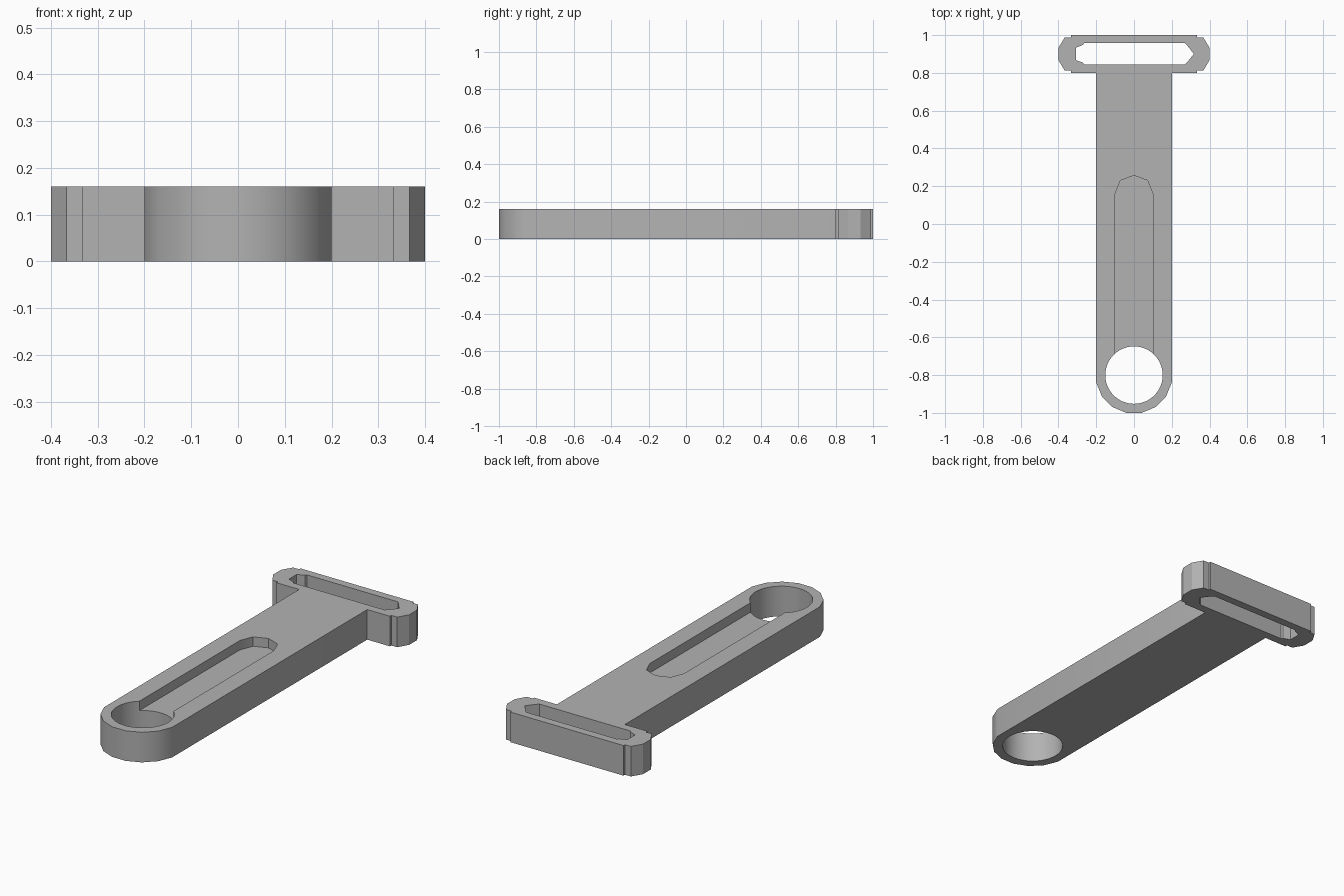
import bpy
import bmesh
from math import sin, cos, pi, radians

if "Cube" in bpy.data.objects:
    bpy.data.objects.remove(bpy.data.objects["Cube"], do_unlink=True)

HEIGHT = 0.16
GROOVE_FLOOR = 0.11
END_Y = -0.8       # centre of the rounded end and its hole
BAR_Y = 0.9        # centre line of the crossbar

grey = bpy.data.materials.new("plain grey")
grey.use_nodes = True
colour = (0.45, 0.45, 0.45, 1)
grey.diffuse_color = colour
grey.node_tree.nodes["Principled BSDF"].inputs["Base Color"].default_value = colour


def prism(name, points, bottom, top):
    """Extrude a flat outline from bottom to top."""
    bm = bmesh.new()
    face = bm.faces.new([bm.verts.new((x, y, bottom)) for x, y in points])
    result = bmesh.ops.extrude_face_region(bm, geom=[face])
    moved = [v for v in result["geom"] if isinstance(v, bmesh.types.BMVert)]
    bmesh.ops.translate(bm, verts=moved, vec=(0, 0, top - bottom))
    bmesh.ops.recalc_face_normals(bm, faces=bm.faces)
    mesh = bpy.data.meshes.new(name)
    bm.to_mesh(mesh)
    bm.free()
    mesh.materials.append(grey)
    obj = bpy.data.objects.new(name, mesh)
    bpy.context.collection.objects.link(obj)
    return obj


def mirror_x(half):
    """Complete a right-hand outline with its reflection."""
    return half + [(-x, y) for x, y in reversed(half) if x != 0]


# Arm with a faceted round end, joined to the crossbar in one outline
radius = 0.2 / cos(pi / 16)
outline = [(radius * sin(a), END_Y - radius * cos(a))
           for a in [(i + 0.5) * pi / 8 for i in range(4)]]
bar_end = [(0.333, 0.1), (0.333, 0.088), (0.367, 0.088), (0.4, 0.033)]
outline += [(0.2, BAR_Y - 0.1)]
outline += [(x, BAR_Y - d) for x, d in bar_end]
outline += [(x, BAR_Y + d) for x, d in reversed(bar_end)]
handle = prism("slotted_handle", mirror_x(outline), 0, HEIGHT)

# Round through hole
hole = prism("hole_cutter",
             [(0.152 * cos(i * pi / 24), END_Y + 0.152 * sin(i * pi / 24))
              for i in range(48)], -0.1, HEIGHT + 0.1)

# Shallow groove running from the hole to a faceted tip
groove = prism("groove_cutter",
               mirror_x([(0.1, END_Y), (0.1, 0.16), (0.072, 0.23), (0, 0.257)]),
               GROOVE_FLOOR, HEIGHT + 0.1)

# Strap slot: blunt on the right end, pointed on the left
slot = prism("slot_cutter",
             [(-0.265, 0.845), (0.27, 0.845), (0.282, 0.857), (0.317, 0.9),
              (0.282, 0.945), (0.27, 0.957), (-0.265, 0.957),
              (-0.27, 0.948), (-0.308, 0.933), (-0.308, 0.868), (-0.27, 0.854)],
             -0.1, HEIGHT + 0.1)

bpy.ops.object.select_all(action="DESELECT")
bpy.context.view_layer.objects.active = handle
handle.select_set(True)
for cutter in (hole, groove, slot):
    cutter.hide_render = True
    mod = handle.modifiers.new(cutter.name, "BOOLEAN")
    mod.operation = "DIFFERENCE"
    mod.solver = "EXACT"
    mod.object = cutter
    bpy.ops.object.modifier_apply(modifier=mod.name)
    bpy.data.objects.remove(cutter, do_unlink=True)

bpy.ops.object.shade_smooth_by_angle(angle=radians(30))
